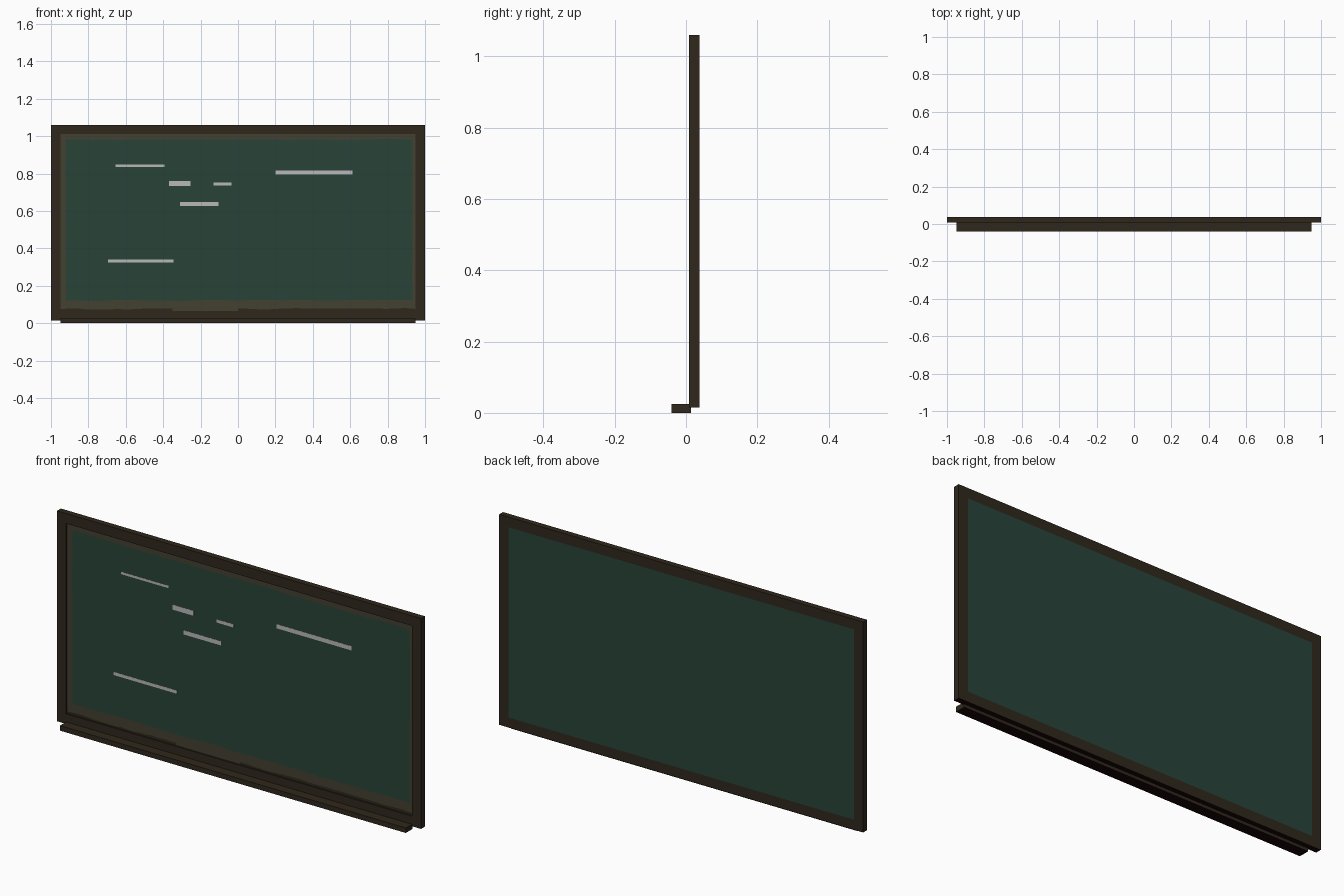
import bpy
import bmesh
import random

random.seed(4)
if "Cube" in bpy.data.objects:
    bpy.data.objects.remove(bpy.data.objects["Cube"])


def srgb(*channels):
    return tuple((c / 255 / 12.92) if c < 11 else ((c / 255 + 0.055) / 1.055) ** 2.4
                 for c in channels) + (1.0,)


def material(name, colour):
    mat = bpy.data.materials.new(name)
    mat.use_nodes = True
    mat.diffuse_color = colour
    bsdf = mat.node_tree.nodes["Principled BSDF"]
    bsdf.inputs["Base Color"].default_value = colour
    bsdf.inputs["Roughness"].default_value = 0.9
    return mat


wood = material("dark wood", srgb(47, 39, 28))
underside = material("blackened underside", srgb(24, 6, 5))
slate = material("green slate", srgb(40, 68, 57))
dust = material("brown dust", srgb(68, 64, 49))
chalk = material("chalk grey", srgb(184, 184, 184))


def finish(name, bm, *mats):
    mesh = bpy.data.meshes.new(name)
    bm.to_mesh(mesh)
    bm.free()
    for mat in mats:
        mesh.materials.append(mat)
    obj = bpy.data.objects.new(name, mesh)
    bpy.context.collection.objects.link(obj)
    return obj


def darken_underside(obj, low):
    """Use the second material on downward faces at the very bottom."""
    for face in obj.data.polygons:
        if face.normal.z < -0.5 and face.center.z < low:
            face.material_index = 1


def box(name, x0, x1, y0, y1, z0, z1, *mats):
    bm = bmesh.new()
    bmesh.ops.create_cube(bm, size=1)
    for v in bm.verts:
        v.co = (x1 if v.co.x > 0 else x0, y1 if v.co.y > 0 else y0, z1 if v.co.z > 0 else z0)
    return finish(name, bm, *mats)


def ragged_plate(name, mat, start, end, base, edge, wobble, y, steps=40, upright=False):
    """Flat sheet facing the front with one straight side and one uneven side."""
    bm = bmesh.new()
    rows = []
    drift = 0
    for i in range(steps + 1):
        t = start + (end - start) * i / steps
        drift = 0.6 * drift + random.uniform(-wobble, wobble)
        rows.append([bm.verts.new((e, y, t) if upright else (t, y, e))
                     for e in (base, edge + drift)])
    for (a, b), (c, d) in zip(rows, rows[1:]):
        face = bm.faces.new((a, b, d, c))
        face.normal_update()
        if face.normal.y > 0:
            face.normal_flip()
    return finish(name, bm, mat)


FRONT, BACK = 0.008, 0.038
BOTTOM, TOP = 0.015, 1.06
RAIL = 0.05
SLATE_FRONT = 0.017
INNER_X, INNER_LOW, INNER_HIGH = 1 - RAIL, BOTTOM + RAIL, TOP - RAIL

# Mitred wooden frame: a rectangular section swept round four corners
bm = bmesh.new()
loops = []
for sx, top in ((-1, False), (1, False), (1, True), (-1, True)):
    loop = []
    for inset, y in ((0, FRONT), (RAIL, FRONT), (RAIL, BACK), (0, BACK)):
        z = TOP - inset if top else BOTTOM + inset
        loop.append(bm.verts.new((sx * (1 - inset), y, z)))
    loops.append(loop)
for i in range(4):
    a, b = loops[i], loops[(i + 1) % 4]
    for j in range(4):
        k = (j + 1) % 4
        bm.faces.new((a[j], a[k], b[k], b[j]))
bmesh.ops.recalc_face_normals(bm, faces=bm.faces)
darken_underside(finish("frame", bm, wood, underside), BOTTOM + 0.01)

# Writing surface, flush with the back of the frame, and chalk tray
box("board", -INNER_X, INNER_X, SLATE_FRONT, BACK, INNER_LOW, INNER_HIGH, slate)
tray = box("chalk_tray", -0.95, 0.95, -0.04, 0.014, 0, 0.025, wood, underside)
darken_underside(tray, 0.01)

# Dusty border along the edges of the writing surface
PAINT = SLATE_FRONT - 0.001
ragged_plate("dust_bottom", dust, -INNER_X, INNER_X, INNER_LOW, 0.122, 0.002, PAINT)
ragged_plate("dust_top", dust, -INNER_X, INNER_X, INNER_HIGH, 0.982, 0.002, PAINT)
for side, edge, base in (("right", -0.921, -INNER_X), ("left", 0.933, INNER_X)):
    ragged_plate("dust_" + side, dust, 0.117, 0.987, base, edge, 0.001, PAINT, 20, True)

# Worn dark stain along the lower rail, broken by a clean gap
for side, x0, x1 in (("right", -INNER_X, -0.35), ("left", 0.0, INNER_X)):
    ragged_plate("stain_" + side, wood, x0, x1, INNER_LOW, 0.076, 0.003, PAINT - 0.001, 18)

# Chalk strokes: left end, right end, height of centre, thickness
strokes = [
    (-0.655, -0.393, 0.841, 0.012),
    (-0.37, -0.255, 0.747, 0.025),
    (-0.13, -0.035, 0.743, 0.016),
    (-0.31, -0.105, 0.638, 0.021),
    (0.2, 0.612, 0.805, 0.021),
    (-0.695, -0.345, 0.331, 0.016),
]
for n, (x0, x1, z, h) in enumerate(strokes, 1):
    box(f"chalk_stroke_{n}", x0, x1, PAINT, SLATE_FRONT, z - h / 2, z + h / 2, chalk)
